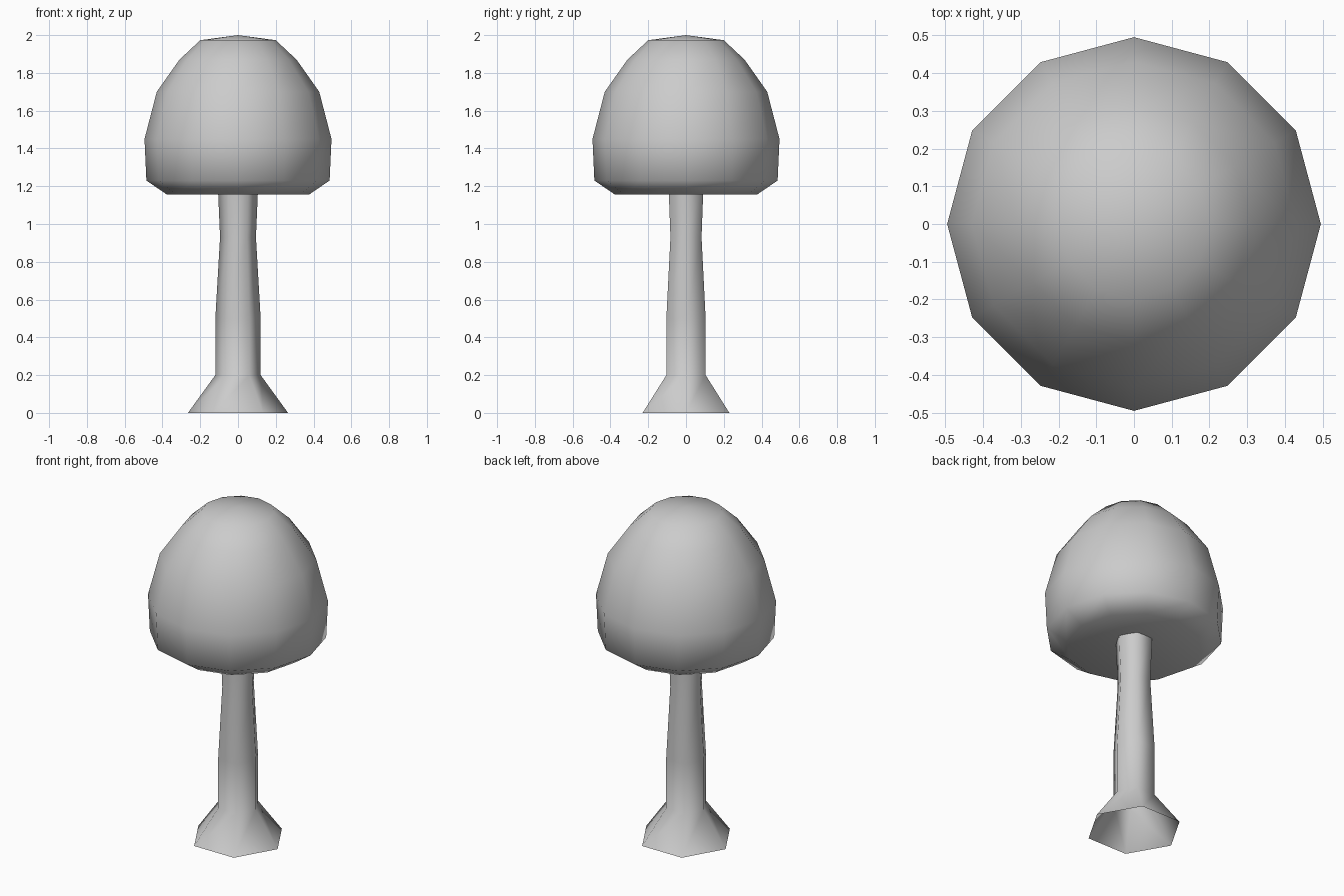
import bpy
import bmesh
from math import cos, sin, pi

if "Cube" in bpy.data.objects:
    bpy.data.objects.remove(bpy.data.objects["Cube"])


def lathe(name, profile, sides):
    """Revolve (radius, z) points around z; a zero radius becomes a pole."""
    bm = bmesh.new()
    rings = []
    for r, z in profile:
        if r == 0:
            rings.append([bm.verts.new((0, 0, z))] * sides)
        else:
            rings.append([bm.verts.new((r * cos(2 * pi * i / sides),
                                        r * sin(2 * pi * i / sides), z))
                          for i in range(sides)])
    for a, b in zip(rings, rings[1:]):
        for i in range(sides):
            j = (i + 1) % sides
            bm.faces.new(dict.fromkeys((a[i], a[j], b[j], b[i])))
    for f in bm.faces:
        f.smooth = True
    mesh = bpy.data.meshes.new(name)
    bm.to_mesh(mesh)
    bm.free()
    obj = bpy.data.objects.new(name, mesh)
    bpy.context.collection.objects.link(obj)
    return obj


# Six-sided stem with a flared, open foot
lathe("stem", [(0.265, 0), (0.12, 0.2), (0.12, 0.5),
               (0.095, 0.93), (0.107, 1.21)], 6)

# Twelve-sided domed cap with a slightly hollow underside
lathe("cap", [(0, 1.205), (0.375, 1.155), (0.485, 1.23), (0.495, 1.45),
              (0.43, 1.70), (0.31, 1.87), (0.2, 1.973), (0, 2.0)], 12)
